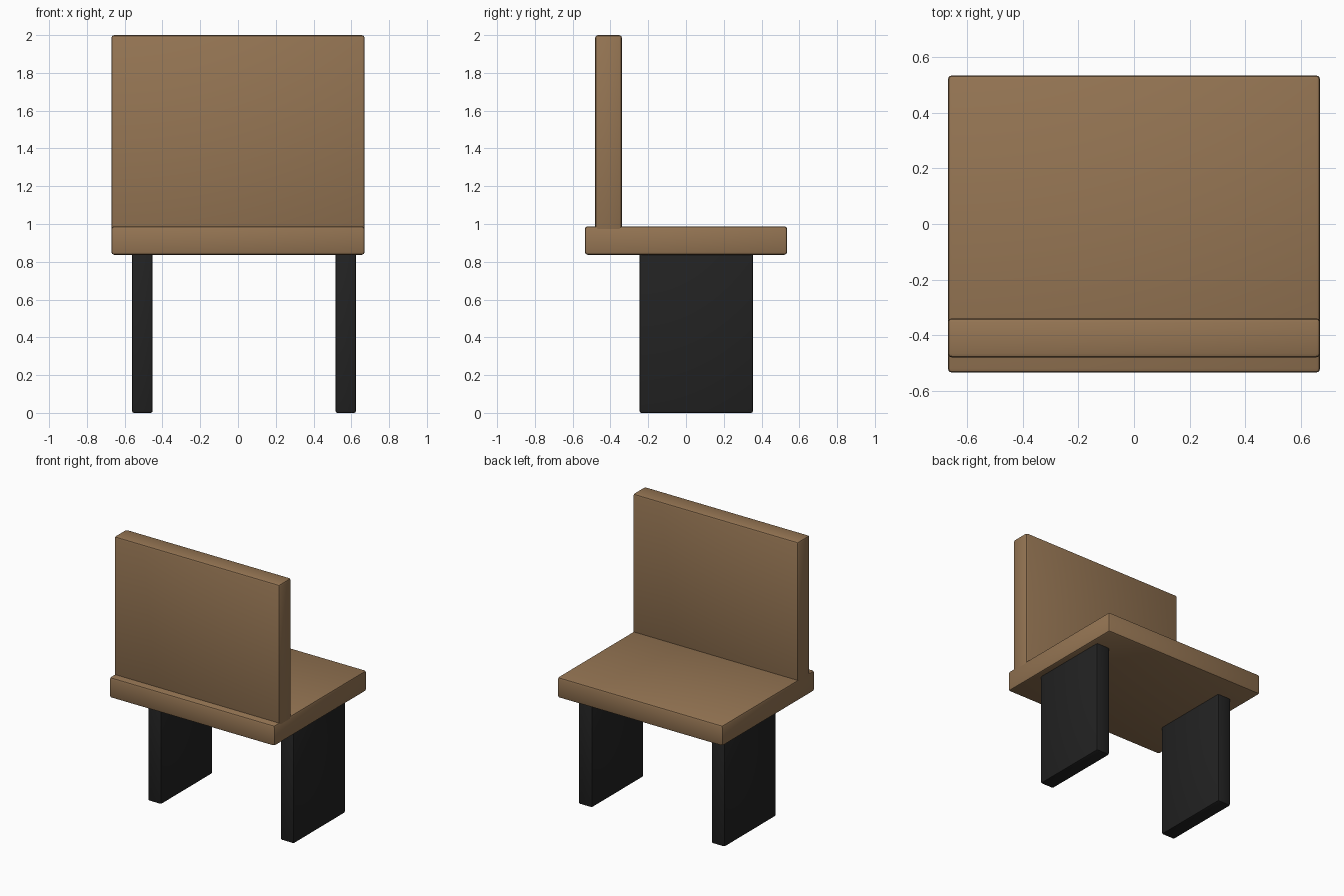
import bpy

if "Cube" in bpy.data.objects:
    bpy.data.objects.remove(bpy.data.objects["Cube"])


def material(name, rgb):
    m = bpy.data.materials.new(name)
    m.diffuse_color = (*rgb, 1)
    m.use_nodes = True
    m.node_tree.nodes["Principled BSDF"].inputs["Base Color"].default_value = m.diffuse_color
    return m


def box(name, x, y, z, mat, bevel=0.015):
    """Softly bevelled box spanning the given (min, max) ranges."""
    bpy.ops.mesh.primitive_cube_add(size=1, location=[(a + b) / 2 for a, b in (x, y, z)])
    ob = bpy.context.object
    ob.name = name
    ob.scale = [b - a for a, b in (x, y, z)]
    bpy.ops.object.transform_apply(location=False, rotation=False, scale=True)
    ob.data.materials.append(mat)
    mod = ob.modifiers.new("Soft edges", 'BEVEL')
    mod.width = bevel
    mod.segments = 2
    bpy.ops.object.modifier_apply(modifier=mod.name)
    bpy.ops.object.shade_smooth_by_angle()
    return ob


wood = material("brown wood", (0.30, 0.178, 0.087))
black = material("black", (0.016, 0.016, 0.016))

# Seat and backrest (backrest sinks into the seat)
box("seat", (-0.671, 0.671), (-0.536, 0.536), (0.837, 0.988), wood)
box("backrest", (-0.671, 0.671), (-0.481, -0.339), (0.9, 2.0), wood)

# Slab legs, slightly sunk into the seat
for name, x in (("left_leg", (-0.561, -0.452)), ("right_leg", (0.516, 0.625))):
    box(name, x, (-0.246, 0.354), (0.0, 0.86), black, 0.01)
